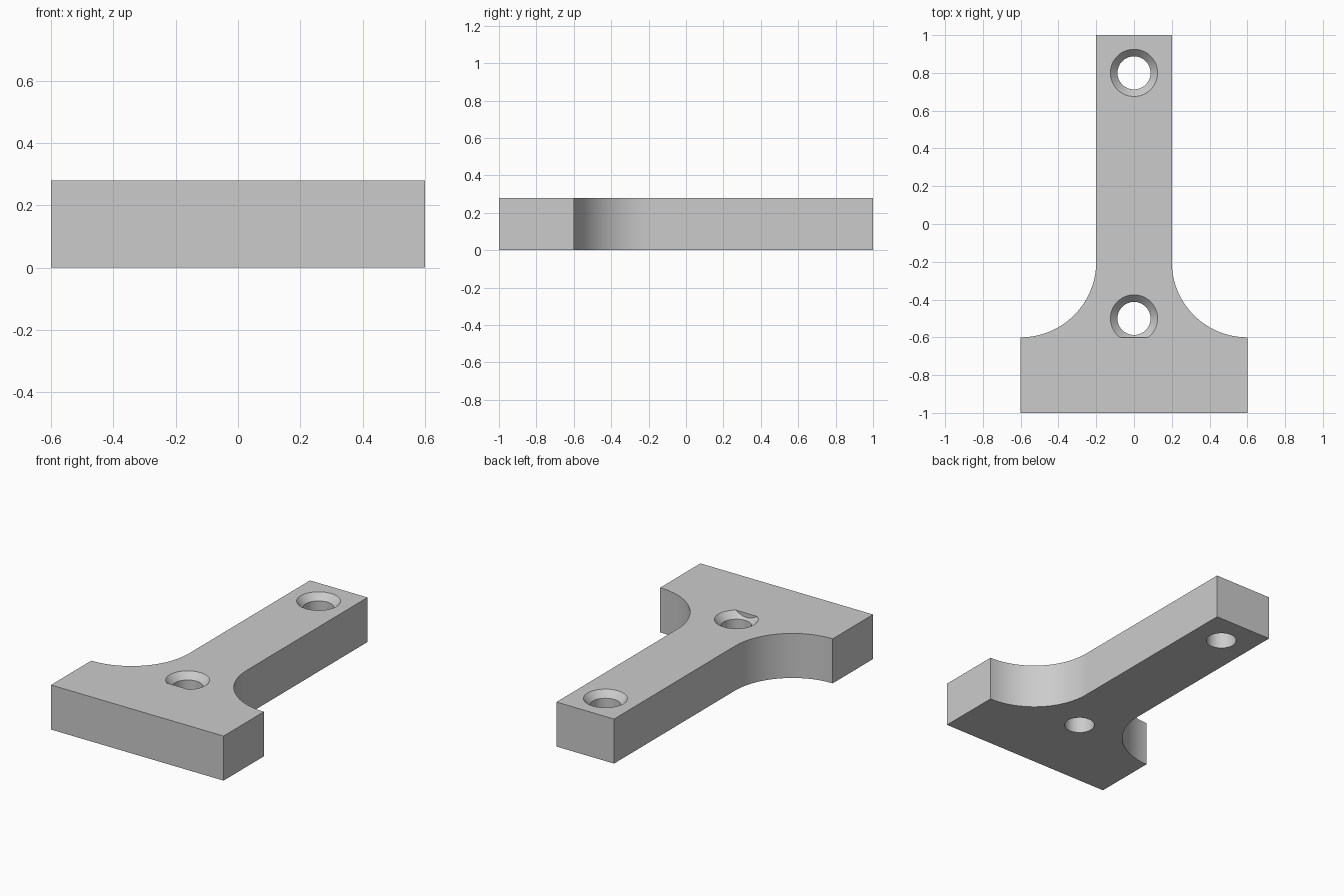
import bpy, bmesh, math

cube = bpy.data.objects.get("Cube")
if cube:
    bpy.data.objects.remove(cube, do_unlink=True)

HEIGHT = 0.28
STEM, BASE = 0.2, 0.6        # half widths
FILLET = BASE - STEM
DRILL, SINK, DEPTH = 0.0875, 0.125, 0.04

grey = bpy.data.materials.new("plain_grey")
grey.use_nodes = True
grey.diffuse_color = (0.6, 0.6, 0.6, 1)
grey.node_tree.nodes["Principled BSDF"].inputs["Base Color"].default_value = (0.6, 0.6, 0.6, 1)


def add_object(name, bm):
    bmesh.ops.recalc_face_normals(bm, faces=bm.faces)
    mesh = bpy.data.meshes.new(name)
    bm.to_mesh(mesh)
    bm.free()
    mesh.materials.append(grey)
    obj = bpy.data.objects.new(name, mesh)
    bpy.context.collection.objects.link(obj)
    return obj


def make_plate():
    """Wide base flowing into a narrow stem through two concave fillets."""
    right = [(BASE, -1), (BASE, -0.6)]
    steps = 40
    for i in range(1, steps + 1):
        a = math.pi / 2 * i / steps
        right.append((BASE - FILLET * math.sin(a), -0.2 - FILLET * math.cos(a)))
    right.append((STEM, 1))
    outline = right + [(-x, y) for x, y in reversed(right)]
    bm = bmesh.new()
    face = bm.faces.new([bm.verts.new((x, y, 0)) for x, y in outline])
    out = bmesh.ops.extrude_face_region(bm, geom=[face])
    top = [v for v in out["geom"] if isinstance(v, bmesh.types.BMVert)]
    bmesh.ops.translate(bm, verts=top, vec=(0, 0, HEIGHT))
    return add_object("t_shaped_plate", bm)


def make_cutter(name, y, clip=None):
    """Countersunk drill solid, optionally cut off flat at its front."""
    over = 0.02
    rim = SINK + over * (SINK - DRILL) / DEPTH
    profile = [(DRILL, -0.1), (DRILL, HEIGHT - DEPTH), (rim, HEIGHT + over)]
    n = 64
    bm = bmesh.new()
    rings = [[bm.verts.new((r * math.cos(math.tau * i / n),
                            y + r * math.sin(math.tau * i / n), z))
              for i in range(n)] for r, z in profile]
    for low, high in zip(rings, rings[1:]):
        for i in range(n):
            j = (i + 1) % n
            bm.faces.new((low[i], low[j], high[j], high[i]))
    bm.faces.new(rings[0])
    bm.faces.new(rings[-1])
    if clip is not None:
        bmesh.ops.bisect_plane(bm, geom=bm.verts[:] + bm.edges[:] + bm.faces[:],
                               plane_co=(0, clip, 0), plane_no=(0, -1, 0),
                               clear_outer=True)
        bmesh.ops.holes_fill(bm, edges=[e for e in bm.edges if e.is_boundary])
    cutter = add_object(name, bm)
    cutter.hide_render = True
    return cutter


plate = make_plate()

# Screw holes; the front countersink stops at the back edge of the base
cutters = [make_cutter("back_hole_cutter", 0.8),
           make_cutter("front_hole_cutter", -0.5, clip=-0.6)]

for ob in bpy.context.selected_objects:
    ob.select_set(False)
bpy.context.view_layer.objects.active = plate
plate.select_set(True)
for cutter in cutters:
    mod = plate.modifiers.new(cutter.name, "BOOLEAN")
    mod.operation = "DIFFERENCE"
    mod.solver = "EXACT"
    mod.object = cutter
    bpy.ops.object.modifier_apply(modifier=mod.name)
    bpy.data.objects.remove(cutter, do_unlink=True)

bpy.ops.object.shade_smooth_by_angle(angle=math.radians(30))
